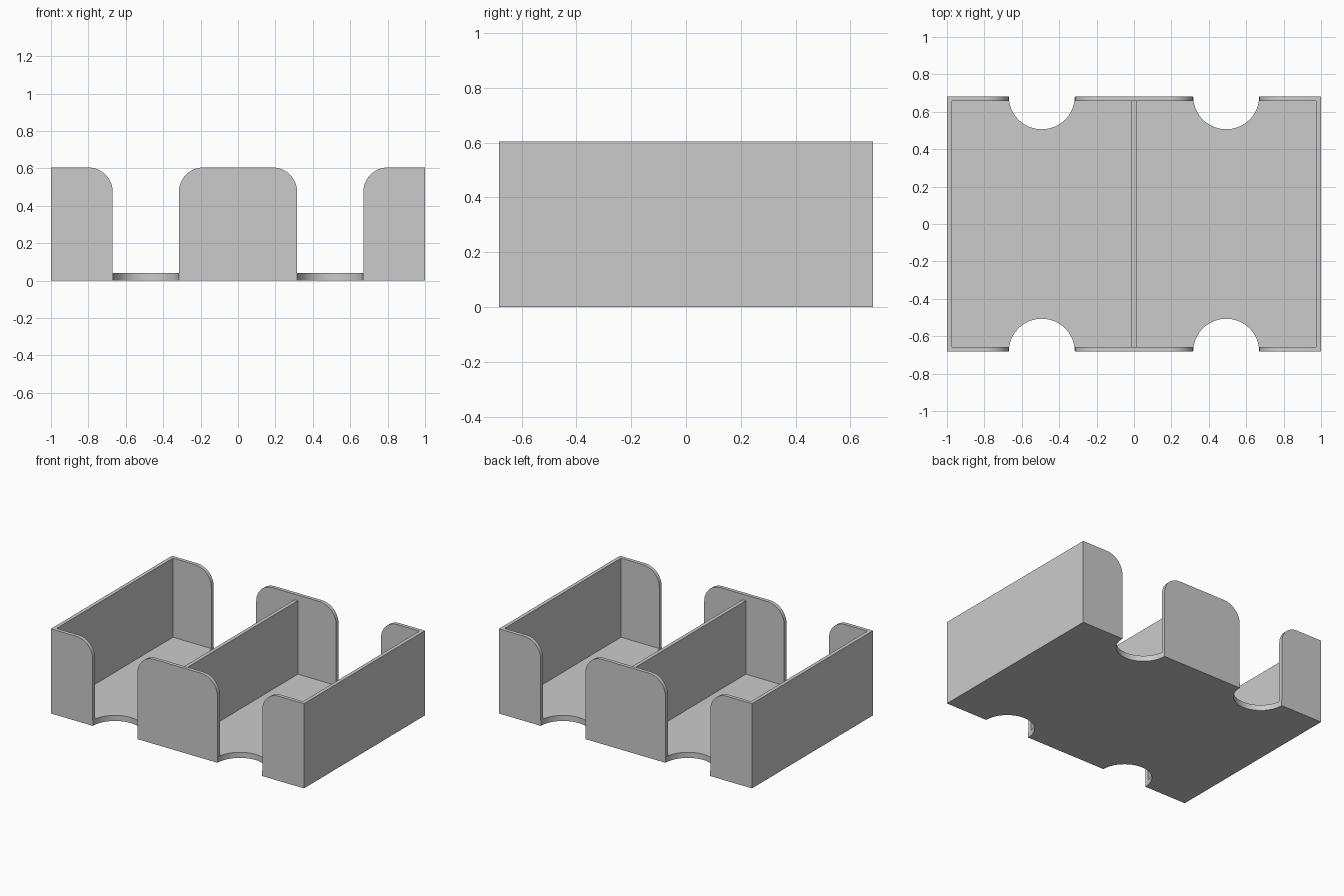
import bpy, bmesh, math
from mathutils import Vector

if "Cube" in bpy.data.objects:
    bpy.data.objects.remove(bpy.data.objects["Cube"], do_unlink=True)

HX, HY, H = 1.0, 0.683, 0.605         # half width, half depth, height
WALL, FLOOR = 0.026, 0.04
SLOT_X, SLOT_R, FILLET = 0.493, 0.177, 0.13
DIVIDER_TOP = 0.565

grey = bpy.data.materials.new("light grey plastic")
grey.use_nodes = True
grey.diffuse_color = (0.6, 0.6, 0.6, 1)
grey.node_tree.nodes["Principled BSDF"].inputs["Base Color"].default_value = (0.6, 0.6, 0.6, 1)


def prism(name, outline, direction):
    """Extrude a closed outline of 3D points along a direction."""
    bm = bmesh.new()
    face = bm.faces.new([bm.verts.new(p) for p in outline])
    out = bmesh.ops.extrude_face_region(bm, geom=[face])
    moved = [v for v in out["geom"] if isinstance(v, bmesh.types.BMVert)]
    bmesh.ops.translate(bm, verts=moved, vec=Vector(direction))
    bmesh.ops.recalc_face_normals(bm, faces=bm.faces)
    mesh = bpy.data.meshes.new(name)
    bm.to_mesh(mesh)
    bm.free()
    mesh.materials.append(grey)
    obj = bpy.data.objects.new(name, mesh)
    bpy.context.collection.objects.link(obj)
    return obj


def box(name, hx, hy, z0, z1):
    return prism(name, [(-hx, -hy, z0), (hx, -hy, z0), (hx, hy, z0), (-hx, hy, z0)],
                 (0, 0, z1 - z0))


def cut(target, cutter):
    """Subtract the cutter, then discard it."""
    cutter.hide_render = True
    mod = target.modifiers.new("cut", "BOOLEAN")
    mod.operation, mod.solver, mod.object = "DIFFERENCE", "EXACT", cutter
    bpy.context.view_layer.objects.active = target
    bpy.ops.object.modifier_apply(modifier=mod.name)
    bpy.data.objects.remove(cutter, do_unlink=True)


# Open tray
tray = box("tray", HX, HY, 0, H)
cut(tray, box("interior_cutter", HX - WALL, HY - WALL, FLOOR, H + 0.2))

# Access slots with rounded upper corners, through front and back walls
for cx in (-SLOT_X, SLOT_X):
    right = [(SLOT_R, FLOOR)]
    for i in range(13):
        a = math.pi / 2 * i / 12
        right.append((SLOT_R + FILLET * (1 - math.cos(a)), H - FILLET * (1 - math.sin(a))))
    right.append((SLOT_R + FILLET, H + 0.1))
    profile = right + [(-x, z) for x, z in reversed(right)]
    cut(tray, prism("slot_cutter", [(cx + x, -1, z) for x, z in profile], (0, 2, 0)))

    # Half-round finger notches in the floor
    for cy in (-HY, HY):
        r = SLOT_R - 0.0005
        ring = [(cx + r * math.cos(math.tau * i / 64), cy + r * math.sin(math.tau * i / 64), -0.1)
                for i in range(64)]
        cut(tray, prism("notch_cutter", ring, (0, 0, 0.3)))

# Centre divider, a little lower than the walls
divider = box("divider", 0.013, HY - WALL + 0.005, FLOOR - 0.005, DIVIDER_TOP)

# Smooth the rounded surfaces, keep the edges sharp
bpy.ops.object.select_all(action="DESELECT")
tray.select_set(True)
bpy.context.view_layer.objects.active = tray
bpy.ops.object.shade_smooth_by_angle(angle=math.radians(30))
